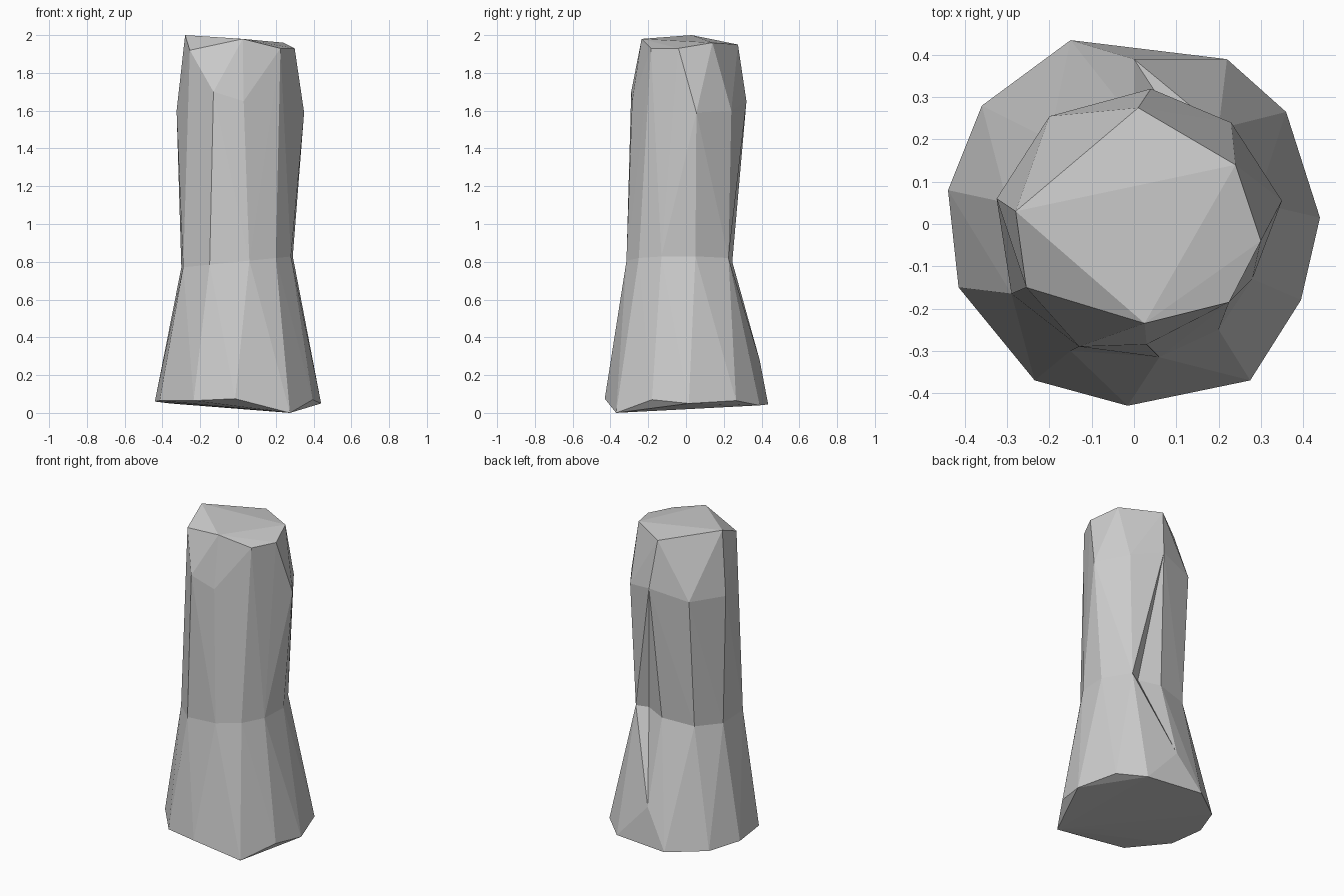
import bpy
import bmesh

cube = bpy.data.objects.get("Cube")
if cube:
    bpy.data.objects.remove(cube, do_unlink=True)

WAIST_Z = 0.8

# Rings of the rough-hewn pillar
base = [(-.15, .435, .045), (.22, .39, .04), (.36, .265, .065), (.44, .015, .05),
        (.395, -.18, .07), (.275, -.37, 0), (-.015, -.43, .075),
        (-.235, -.37, .065), (-.415, -.15, .065), (-.44, .08, .06), (-.36, .28, .05)]
foot_chips = [(.2, -.34, .28), (0, .39, .28)]
waist = [(-.3, .05), (-.29, -.165), (-.15, -.3), (.06, -.315), (.2, -.25),
         (.28, -.13), (.29, .05), (.2, .225), (.13, .242), (0, .245), (-.2, .2)]
shoulder = [(-.325, .06, 1.6), (-.2, .255, 1.6), (.04, .32, 1.65),
            (.23, .24, 1.6), (.35, .055, 1.59), (-.13, -.29, 1.7), (.03, -.285, 1.65)]
crown = [(-.28, .03, 2), (.01, .275, 1.95), (.24, .14, 1.96), (.3, -.04, 1.93),
         (.225, -.185, 1.93), (.025, -.235, 1.98), (-.255, -.15, 1.92)]
waist = [(x, y, WAIST_Z) for x, y in waist]


def at_waist(v):
    return abs(v.co.z - WAIST_Z) < 1e-4


def add_hull(bm, points):
    """Faceted convex chunk, left open where it meets the waist."""
    verts = [bm.verts.new(p) for p in points]
    result = bmesh.ops.convex_hull(bm, input=verts)
    spare = [v for v in result["geom_interior"] if isinstance(v, bmesh.types.BMVert)]
    bmesh.ops.delete(bm, geom=spare, context="VERTS")
    caps = [f for f in bm.faces if all(at_waist(v) for v in f.verts)]
    bmesh.ops.delete(bm, geom=caps, context="FACES_ONLY")


bm = bmesh.new()
add_hull(bm, base + foot_chips + waist)
add_hull(bm, waist + shoulder + crown)
bmesh.ops.remove_doubles(bm, verts=bm.verts, dist=0.001)

# Tilt the waist and press in the groove at the back
for v in bm.verts:
    if at_waist(v):
        if abs(v.co.x - .13) < .01 and v.co.y > 0:
            v.co.y = .19
        v.co.z += .1 * v.co.x
loose = [e for e in bm.edges if not e.link_faces]
bmesh.ops.delete(bm, geom=loose, context="EDGES")
bmesh.ops.recalc_face_normals(bm, faces=bm.faces)

mesh = bpy.data.meshes.new("stone_pillar")
bm.to_mesh(mesh)
bm.free()
pillar = bpy.data.objects.new("stone_pillar", mesh)
bpy.context.collection.objects.link(pillar)

# Plain grey stone
stone = bpy.data.materials.new("grey_stone")
stone.use_nodes = True
color = (.6, .6, .6, 1)
stone.diffuse_color = color
stone.node_tree.nodes["Principled BSDF"].inputs["Base Color"].default_value = color
mesh.materials.append(stone)
